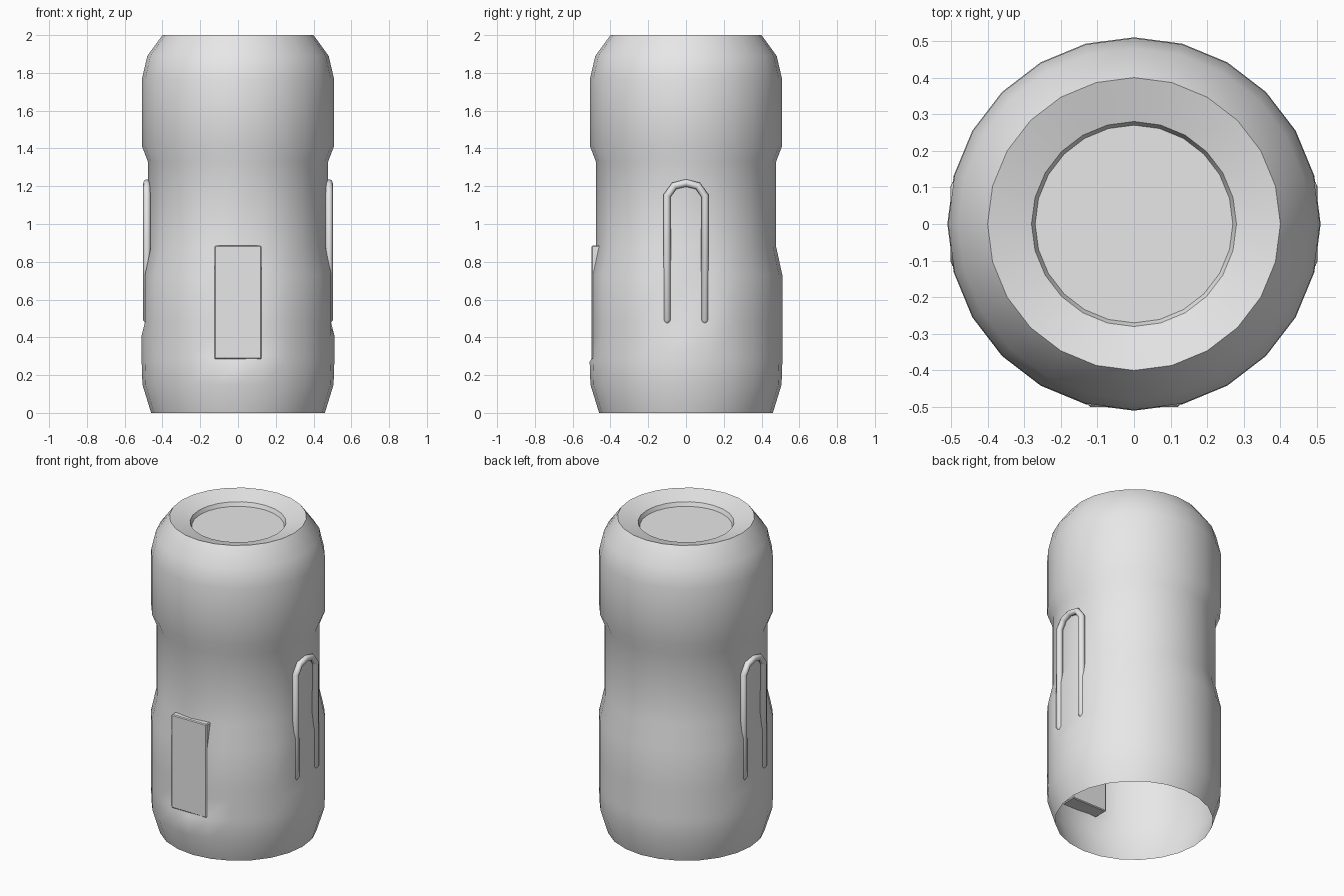
import bpy, bmesh, math

if "Cube" in bpy.data.objects:
    bpy.data.objects.remove(bpy.data.objects["Cube"], do_unlink=True)

grey = bpy.data.materials.new("plain grey")
grey.use_nodes = True
grey.diffuse_color = (0.8, 0.8, 0.8, 1)
grey.node_tree.nodes["Principled BSDF"].inputs["Base Color"].default_value = (0.8, 0.8, 0.8, 1)


def activate(ob):
    bpy.ops.object.select_all(action='DESELECT')
    ob.select_set(True)
    bpy.context.view_layer.objects.active = ob


def add_object(name, data):
    ob = bpy.data.objects.new(name, data)
    bpy.context.collection.objects.link(ob)
    data.materials.append(grey)
    activate(ob)
    return ob


def add_mesh(name, bm, angle):
    mesh = bpy.data.meshes.new(name)
    bm.to_mesh(mesh)
    bm.free()
    ob = add_object(name, mesh)
    bpy.ops.object.shade_smooth_by_angle(angle=math.radians(angle))
    return ob


# Body: turned shell, open underneath, with a sunken cap on top
SIDES = 24
WAIST = 0.477
profile = [(0.46, 0), (0.506, 0.15), (0.51, 0.27), (0.51, 0.3), (0.51, 0.41),
           (0.51, 0.48), (0.51, 0.73), (WAIST, 0.88), (WAIST, 1.33), (0.508, 1.41),
           (0.508, 1.77), (0.48, 1.89), (0.4, 2), (0.28, 1.965), (0.27, 1.94)]


def ring_radius(r, z, step):
    """Press the wall in slightly behind the front plate and the side clips."""
    front = step == SIDES * 3 // 4 and 0.28 < z < 0.8
    side = step in (0, SIDES // 2) and 0.45 < z < 0.8
    return WAIST if front or side else r


bm = bmesh.new()
rings = []
for r, z in profile:
    ring = []
    for s in range(SIDES):
        a = math.tau * s / SIDES
        rr = ring_radius(r, z, s)
        ring.append(bm.verts.new((rr * math.cos(a), rr * math.sin(a), z)))
    rings.append(ring)
for low, high in zip(rings, rings[1:]):
    for s in range(SIDES):
        t = (s + 1) % SIDES
        bm.faces.new((low[s], low[t], high[t], high[s]))
bm.faces.new(rings[-1])
add_mesh("body_shell", bm, 40)

# Front plate: slab set through the wall
bm = bmesh.new()
bmesh.ops.create_cube(bm, size=1)
bmesh.ops.scale(bm, verts=bm.verts, vec=(0.25, 0.1, 0.6))
bmesh.ops.translate(bm, verts=bm.verts, vec=(0, -0.45, 0.585))
bmesh.ops.bevel(bm, geom=list(bm.edges), offset=0.005, segments=1, affect='EDGES')
add_mesh("front_plate", bm, 30)

# Side clips: bent rods shaped like an upside-down U
half = [(0.1, 0.475, 0.4), (0.1, 0.49, 1), (0.1, 1.15, 1), (0.062, 1.202, 1)]
path = half + [(0, 1.217, 1)] + [(-y, z, r) for y, z, r in reversed(half)]
for name, side in (("left_clip", 1), ("right_clip", -1)):
    curve = bpy.data.curves.new(name, 'CURVE')
    curve.dimensions = '3D'
    curve.bevel_depth = 0.02
    curve.bevel_resolution = 2
    curve.use_fill_caps = True
    spline = curve.splines.new('POLY')
    spline.points.add(len(path) - 1)
    for point, (y, z, radius) in zip(spline.points, path):
        point.co = (side * 0.482, y, z, 1)
        point.radius = radius
    add_object(name, curve)
    bpy.ops.object.convert(target='MESH')
    bpy.ops.object.shade_smooth_by_angle(angle=math.radians(50))
